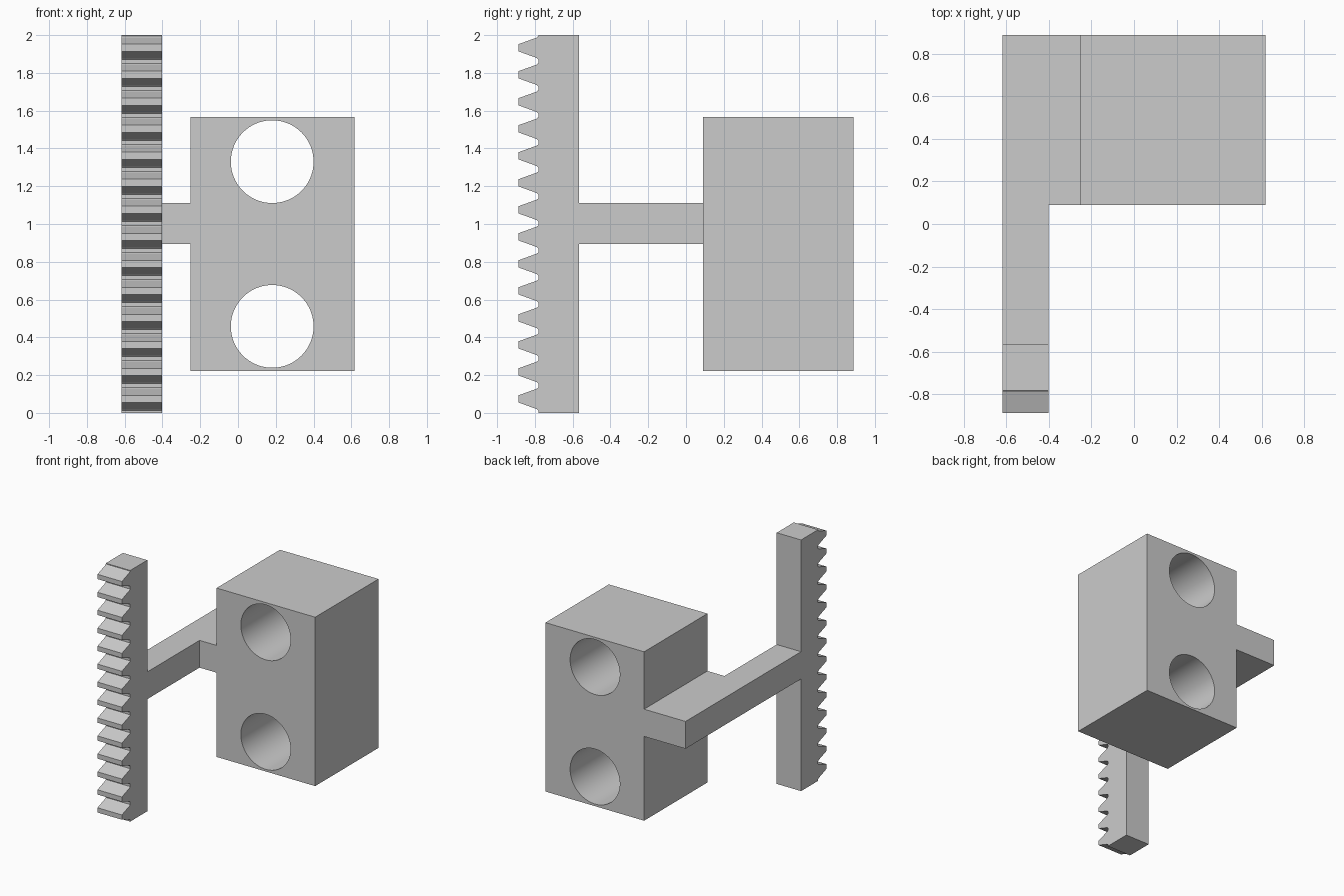
import bpy
import bmesh
import math
from mathutils import Vector

cube = bpy.data.objects.get("Cube")
if cube:
    bpy.data.objects.remove(cube, do_unlink=True)

# Single plain grey material
grey = bpy.data.materials.new("plain_grey")
grey.use_nodes = True
colour = (0.6, 0.6, 0.6, 1)
grey.diffuse_color = colour
grey.node_tree.nodes["Principled BSDF"].inputs["Base Color"].default_value = colour


def extrude(name, points, direction):
    """Extrude a closed planar outline along a direction into a solid."""
    bm = bmesh.new()
    face = bm.faces.new([bm.verts.new(p) for p in points])
    moved = bmesh.ops.extrude_face_region(bm, geom=[face])["geom"]
    verts = [v for v in moved if isinstance(v, bmesh.types.BMVert)]
    bmesh.ops.translate(bm, verts=verts, vec=Vector(direction))
    bmesh.ops.recalc_face_normals(bm, faces=bm.faces)
    mesh = bpy.data.meshes.new(name)
    bm.to_mesh(mesh)
    bm.free()
    mesh.materials.append(grey)
    obj = bpy.data.objects.new(name, mesh)
    bpy.context.collection.objects.link(obj)
    return obj


LEFT, ARM_X = -0.617, -0.402
BLOCK_X, RIGHT = -0.252, 0.617
FRONT, BACK = 0.09, 0.887
LOW, HIGH = 0.222, 1.567
ARM_LOW, ARM_HIGH = 0.893, 1.11
RACK_BACK, ROOT, TIP = -0.567, -0.782, -0.887

# Toothed rack: side profile with evenly spaced trapezoid teeth
profile = [(RACK_BACK, 2), (RACK_BACK, 0), (ROOT, 0)]
teeth, first, pitch = 14, 0.074, 0.143
for i in range(teeth):
    z = first + i * pitch
    lower = [(ROOT, -0.061), (ROOT - 0.008, -0.054), (TIP, -0.019)]
    upper = [(y, -dz) for y, dz in reversed(lower)]
    profile += [(y, z + dz) for y, dz in lower + upper]
profile.append((ROOT, 2))
extrude("toothed_rack", [(LEFT, y, z) for y, z in profile], (ARM_X - LEFT, 0, 0))

# Arm running back from the rack
arm = [(LEFT, ARM_LOW), (ARM_X, ARM_LOW), (ARM_X, ARM_HIGH), (LEFT, ARM_HIGH)]
extrude("arm", [(x, RACK_BACK, z) for x, z in arm], (0, FRONT - RACK_BACK, 0))

# Carrier block with the side tab that meets the arm
outline = [(BLOCK_X, LOW), (RIGHT, LOW), (RIGHT, HIGH), (BLOCK_X, HIGH),
           (BLOCK_X, ARM_HIGH), (LEFT, ARM_HIGH), (LEFT, ARM_LOW), (BLOCK_X, ARM_LOW)]
block = extrude("carrier_block", [(x, FRONT, z) for x, z in outline], (0, BACK - FRONT, 0))

# Two round bores through the block
bpy.context.view_layer.objects.active = block
for z in (0.458, 1.33):
    ring = [(0.181 + 0.219 * math.cos(a), FRONT - 0.1, z + 0.219 * math.sin(a))
            for a in (math.tau * i / 96 for i in range(96))]
    cutter = extrude("bore_cutter", ring, (0, 1, 0))
    cutter.hide_render = True
    mod = block.modifiers.new("bore", "BOOLEAN")
    mod.operation = "DIFFERENCE"
    mod.solver = "EXACT"
    mod.object = cutter
    bpy.ops.object.modifier_apply(modifier=mod.name)
    bpy.data.objects.remove(cutter, do_unlink=True)

# Smooth bore walls, crisp edges
bpy.ops.object.select_all(action="DESELECT")
block.select_set(True)
bpy.ops.object.shade_smooth_by_angle(angle=math.radians(30))
